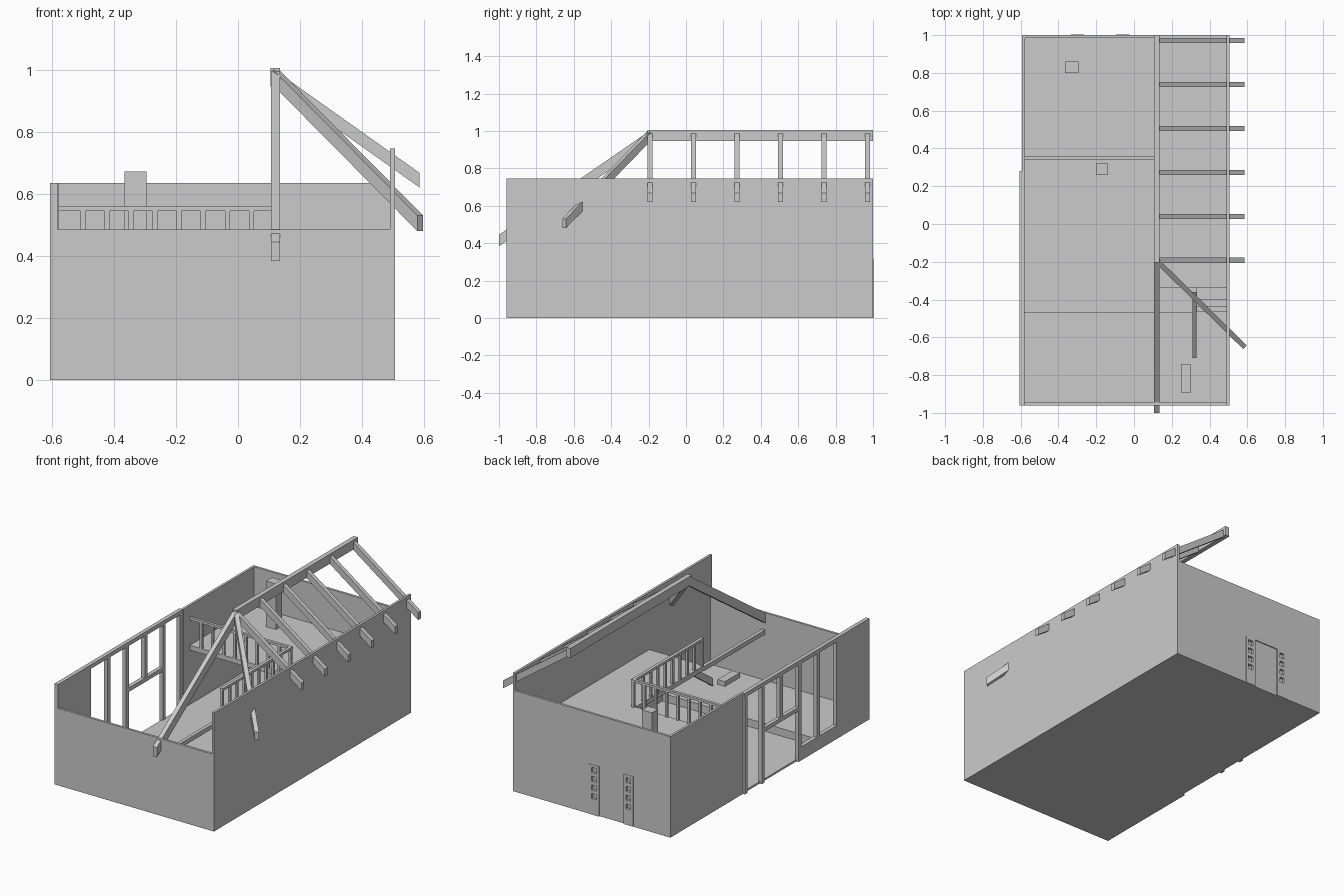
import bpy
from mathutils import Vector


def mesh(name, verts, faces):
    me = bpy.data.meshes.new(name)
    me.from_pydata(verts, [], faces)
    ob = bpy.data.objects.new(name, me)
    bpy.context.collection.objects.link(ob)
    return ob


BOX_FACES = [(0, 2, 3, 1), (4, 5, 7, 6), (0, 1, 5, 4), (2, 6, 7, 3), (0, 4, 6, 2), (1, 3, 7, 5)]


def box(name, xs, ys, zs):
    return mesh(name, [(x, y, z) for z in zs for y in ys for x in xs], BOX_FACES)


def rafter(name, top, foot, width=0.027, depth=0.05):
    """Sloping timber given by the centre of its upper edge, with plumb-cut ends."""
    a, b = Vector(top), Vector(foot)
    d = b - a
    side = Vector((-d.y, d.x, 0)).normalized() * width / 2
    down = Vector((0, 0, depth))
    verts = [p + s - h for h in (down, down * 0) for p in (a, b) for s in (side, -side)]
    return mesh(name, verts, BOX_FACES)


# floors: low back floor and raised front floor
box("ground_floor", (-0.59, 0.5), (-0.95, 0.99), (0, 0.012))
box("raised_floor", (-0.58, 0.49), (-0.945, -0.465), (0.012, 0.06))

# outer walls
box("right_wall", (0.49, 0.505), (-0.96, 1.0), (0, 0.745))
box("front_wall", (-0.605, 0.49), (-0.96, -0.945), (0, 0.485))
box("left_wall_back", (-0.592, -0.577), (0.28, 1.0), (0, 0.635))
box("left_wall_front", (-0.605, -0.58), (-0.96, -0.635), (0, 0.635))

# back wall around the entrance
DX0, DX1, DZ = -0.333, -0.025, 0.315
box("back_wall_left", (-0.577, DX0), (0.985, 1.0), (0, 0.635))
box("back_wall_right", (DX1, 0.49), (0.985, 1.0), (0, 0.635))
box("back_wall_lintel", (DX0, DX1), (0.985, 1.0), (DZ, 0.635))

# entrance: recessed door and two side panels with four small panes each
box("door", (-0.265, -0.095), (0.982, 0.994), (0, DZ))
for x0, x1 in ((DX0, -0.265), (-0.095, DX1)):
    box("sidelight_panel", (x0, x1), (0.983, 0.987), (0, DZ))
    for xs in ((x0, x0 + 0.018), (x1 - 0.018, x1)):
        box("sidelight_stile", xs, (0.987, 1.002), (0, DZ))
    lo = 0
    for k in range(5):
        hi = 0.1 + k * 0.055 if k < 4 else DZ
        box("sidelight_bar", (x0 + 0.018, x1 - 0.018), (0.987, 1.002), (lo, hi))
        lo = hi + 0.032

# left glazing frame
FX = (-0.605, -0.58)
for y, z0 in ((0.265, 0), (0.095, 0), (-0.085, 0.34), (-0.27, 0), (-0.455, 0.08)):
    box("window_post", FX, (y - 0.014, y + 0.014), (z0, 0.61))
box("window_head", FX, (-0.635, 0.28), (0.61, 0.635))
box("window_transom", FX, (-0.256, 0.081), (0.32, 0.345))
box("window_sill", FX, (-0.635, -0.284), (0, 0.085))

# L-shaped upper floor with its edge beam
box("loft_floor_back", (-0.577, 0.49), (0.345, 0.985), (0.355, 0.385))
box("loft_floor_side", (0.11, 0.49), (-0.335, 0.345), (0.355, 0.385))
box("loft_beam", (0.11, 0.132), (-0.945, -0.335), (0.35, 0.378))

# loft railings
box("rail_back", (-0.577, 0.13), (0.342, 0.36), (0.545, 0.56))
box("rail_side", (0.11, 0.13), (-0.335, 0.342), (0.545, 0.56))
for i in range(10):
    x = -0.585 + i * 0.0775
    if i:
        box("baluster_back", (x, x + 0.016), (0.344, 0.358), (0.385, 0.545))
    y = -0.335 + i * 0.0725
    if i < 9:
        box("baluster_side", (0.113, 0.127), (y, y + 0.016), (0.385, 0.545))

# stair from raised floor to loft
rafter("stair_stringer", (0.32, -0.36, 0.36), (0.32, -0.71, 0.11), 0.02, 0.05)
box("stair_tread", (0.33, 0.49), (-0.40, -0.335), (0.31, 0.33))
box("stair_tread", (0.33, 0.49), (-0.465, -0.435), (0.26, 0.28))
box("low_bench", (0.25, 0.302), (-0.893, -0.745), (0.06, 0.09))

# chimney and stove
box("chimney", (-0.365, -0.295), (0.80, 0.86), (0.012, 0.672))
box("stove", (-0.2, -0.138), (0.26, 0.32), (0.012, 0.12))

# roof frame
box("ridge_beam", (0.105, 0.135), (-0.205, 1.0), (0.945, 1.005))
for i in range(6):
    y = -0.192 + i * 0.2325
    rafter("common_rafter", (0.13, y, 0.99), (0.585, y, 0.667), 0.027, 0.047)
rafter("hip_rafter", (0.122, -0.195, 1.0), (0.587, -0.652, 0.53))
rafter("front_rafter", (0.121, -0.195, 1.0), (0.121, -1.0, 0.445), 0.028, 0.062)
